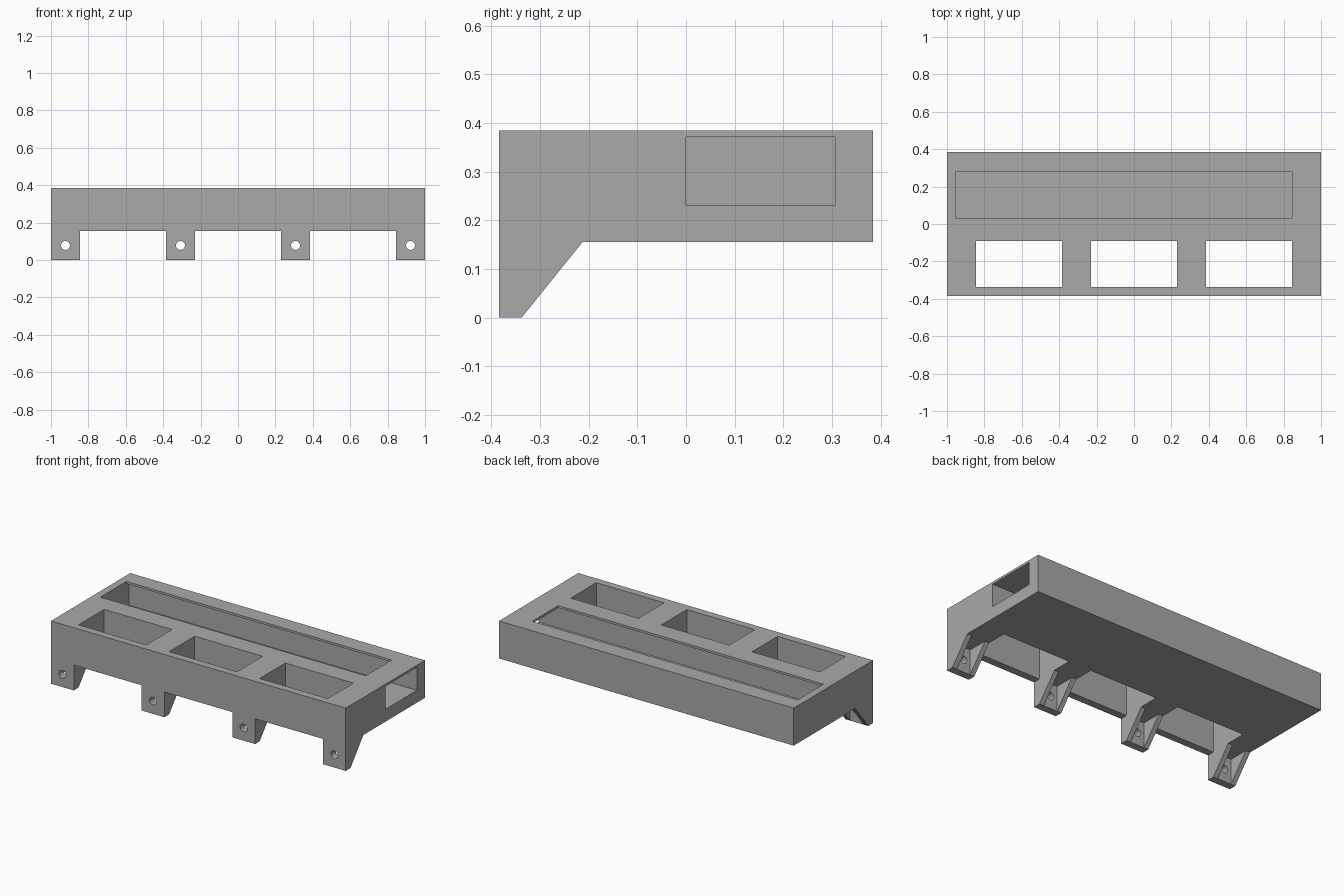
import bpy, bmesh
from math import pi
from mathutils import Matrix

cube = bpy.data.objects.get("Cube")
if cube:
    bpy.data.objects.remove(cube, do_unlink=True)

grey = bpy.data.materials.new("plain grey")
grey.use_nodes = True
colour = (0.4, 0.4, 0.4, 1)
grey.diffuse_color = colour
grey.node_tree.nodes["Principled BSDF"].inputs["Base Color"].default_value = colour


def finish(name, bm):
    bmesh.ops.recalc_face_normals(bm, faces=bm.faces)
    mesh = bpy.data.meshes.new(name)
    bm.to_mesh(mesh)
    bm.free()
    mesh.materials.append(grey)
    ob = bpy.data.objects.new(name, mesh)
    bpy.context.collection.objects.link(ob)
    return ob


def prism(name, profile, x0, x1):
    """Extrude a side profile of (y, z) points along x."""
    bm = bmesh.new()
    face = bm.faces.new([bm.verts.new((x0, y, z)) for y, z in profile])
    new = bmesh.ops.extrude_face_region(bm, geom=[face])["geom"]
    verts = [v for v in new if isinstance(v, bmesh.types.BMVert)]
    bmesh.ops.translate(bm, verts=verts, vec=(x1 - x0, 0, 0))
    return finish(name, bm)


def box(name, x, y, z):
    return prism(name, [(y[0], z[0]), (y[1], z[0]), (y[1], z[1]), (y[0], z[1])], *x)


def cut(target, cutter):
    cutter.hide_render = True
    mod = target.modifiers.new("cut", 'BOOLEAN')
    mod.operation = 'DIFFERENCE'
    mod.solver = 'EXACT'
    mod.object = cutter
    bpy.context.view_layer.objects.active = target
    bpy.ops.object.modifier_apply(modifier=mod.name)
    bpy.data.objects.remove(cutter, do_unlink=True)


HALF_Y, TOP, UNDER, WALL = 0.384, 0.385, 0.155, -0.338
PITCH, LEG = 0.615, 0.154

# Bracket body with the foot slope running its full length
bracket = prism("bracket_body", [(-HALF_Y, 0), (WALL, 0), (-0.213, UNDER),
                                 (HALF_Y, UNDER), (HALF_Y, TOP), (-HALF_Y, TOP)], -1, 1)

# Windows, each joined to the gap between neighbouring legs
for i in (-1, 0, 1):
    half = (PITCH - LEG) / 2
    gap = prism("window_cutter", [(-0.09, -0.1), (-0.09, 0.5), (WALL, 0.5), (WALL, UNDER),
                                  (-0.5, UNDER), (-0.5, -0.1)],
                i * PITCH - half, i * PITCH + half)
    cut(bracket, gap)

# Hollow back of each leg between two ribs, and its bolt hole
for i in range(4):
    x = (i - 1.5) * PITCH
    cut(bracket, box("recess_cutter", (x - 0.047, x + 0.047), (WALL, -0.2), (-0.1, UNDER)))
    bm = bmesh.new()
    bmesh.ops.create_cone(bm, cap_ends=True, segments=32, radius1=0.024, radius2=0.024, depth=0.3,
                          matrix=Matrix.Translation((x, -0.36, 0.078)) @ Matrix.Rotation(pi / 2, 4, 'X'))
    cut(bracket, finish("bolt_hole_cutter", bm))

# Channel open at one end, with a narrower slot through the top
cut(bracket, box("channel_cutter", (-0.955, 1.1), (0, 0.306), (0.231, 0.371)))
cut(bracket, box("slot_cutter", (-0.955, 0.846), (0.03, 0.282), (0.3, 0.5)))

bpy.ops.object.select_all(action='DESELECT')
bracket.select_set(True)
bpy.context.view_layer.objects.active = bracket
bpy.ops.object.shade_smooth_by_angle(angle=pi / 6)
